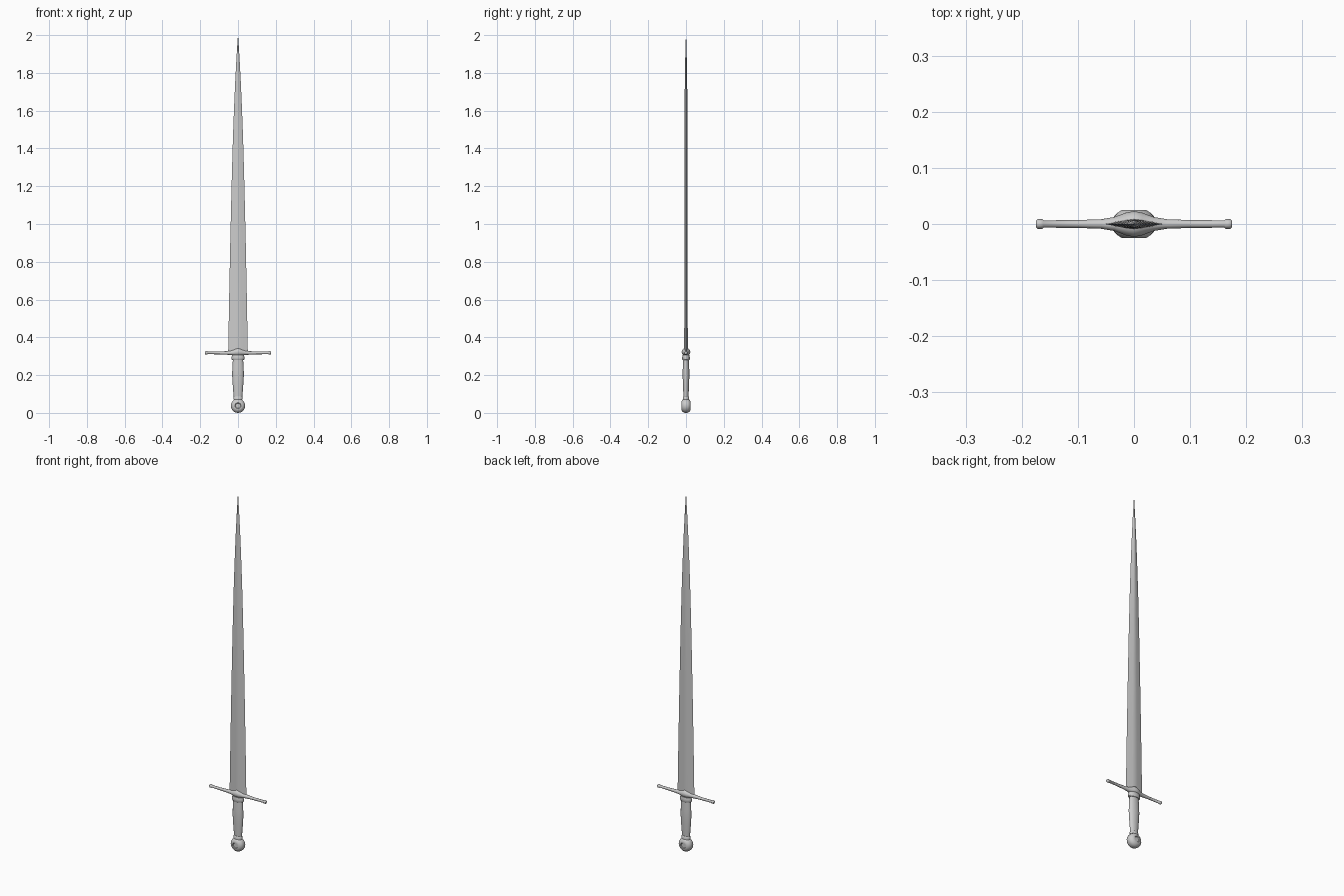
import bpy, bmesh, math
from mathutils import Vector


def loft(name, rings, angle=40):
    """Skin a list of equal-length point rings and cap both ends."""
    bm = bmesh.new()
    loops = [[bm.verts.new(p) for p in ring] for ring in rings]
    n = len(loops[0])
    for a, b in zip(loops, loops[1:]):
        for i in range(n):
            j = (i + 1) % n
            bm.faces.new((a[i], a[j], b[j], b[i]))
    bm.faces.new(loops[0])
    bm.faces.new(loops[-1])
    bmesh.ops.recalc_face_normals(bm, faces=bm.faces)
    mesh = bpy.data.meshes.new(name)
    bm.to_mesh(mesh)
    bm.free()
    obj = bpy.data.objects.new(name, mesh)
    bpy.context.collection.objects.link(obj)
    bpy.ops.object.select_all(action='DESELECT')
    obj.select_set(True)
    bpy.context.view_layer.objects.active = obj
    bpy.ops.object.shade_smooth_by_angle(angle=math.radians(angle))
    return obj


def ellipse(center, u, v, n):
    c, u, v = Vector(center), Vector(u), Vector(v)
    return [c + u * math.cos(2 * math.pi * i / n) + v * math.sin(2 * math.pi * i / n)
            for i in range(n)]


# blade: tapered diamond section with a soft ridge; (z, half width, half thickness)
blade = [(0.315, 0.052, 0.0095), (0.6, 0.047, 0.009), (0.9, 0.041, 0.0085),
         (1.2, 0.034, 0.008), (1.45, 0.027, 0.0075), (1.6, 0.0215, 0.007),
         (1.75, 0.015, 0.0065), (1.88, 0.008, 0.004), (1.96, 0.003, 0.002),
         (2.0, 0.0003, 0.0003)]
loft("blade", [[(w, 0, z), (w * 0.3, t * 0.8, z), (0, t, z), (-w * 0.3, t * 0.8, z),
                (-w, 0, z), (-w * 0.3, -t * 0.8, z), (0, -t, z), (w * 0.3, -t * 0.8, z)]
               for z, w, t in blade])

# crossguard: swollen centre, slim arms, knobbed ends; (x, half depth, bottom z, top z)
half = [(0.0, 0.023, 0.300, 0.345), (0.015, 0.020, 0.302, 0.339),
        (0.035, 0.0125, 0.306, 0.330), (0.058, 0.0085, 0.308, 0.327),
        (0.10, 0.007, 0.310, 0.325), (0.161, 0.0065, 0.311, 0.325),
        (0.163, 0.0085, 0.309, 0.327), (0.172, 0.0085, 0.309, 0.327),
        (0.175, 0.006, 0.312, 0.324)]
guard = [(-x, d, b, t) for x, d, b, t in reversed(half[1:])] + half
loft("crossguard", [ellipse((x, 0, (b + t) / 2), (0, d, 0), (0, 0, (t - b) / 2), 12)
                    for x, d, b, t in guard], 50)

# grip and collars: oval sections; (z, half width, half depth)
parts = {
    "grip": [(0.07, 0.021, 0.013), (0.10, 0.024, 0.014), (0.15, 0.028, 0.016),
             (0.20, 0.031, 0.018), (0.24, 0.030, 0.017), (0.285, 0.027, 0.015)],
    "upper_collar": [(0.280, 0.031, 0.018), (0.283, 0.034, 0.020),
                     (0.296, 0.034, 0.020), (0.306, 0.031, 0.018)],
    "lower_collar": [(0.070, 0.024, 0.017), (0.083, 0.024, 0.017), (0.087, 0.021, 0.014)],
}
for name, rows in parts.items():
    loft(name, [ellipse((0, 0, z), (w, 0, 0), (0, d, 0), 20) for z, w, d in rows])

# pommel: wheel turned about the y axis with a dished face; (radius, y)
face = [(0.038, 0.005), (0.036, 0.013), (0.030, 0.0195), (0.022, 0.025),
        (0.016, 0.025), (0.013, 0.021)]
wheel = [(r, -y) for r, y in reversed(face)] + face
loft("pommel", [ellipse((0, y, 0.038), (r, 0, 0), (0, 0, r), 28) for r, y in wheel], 35)
